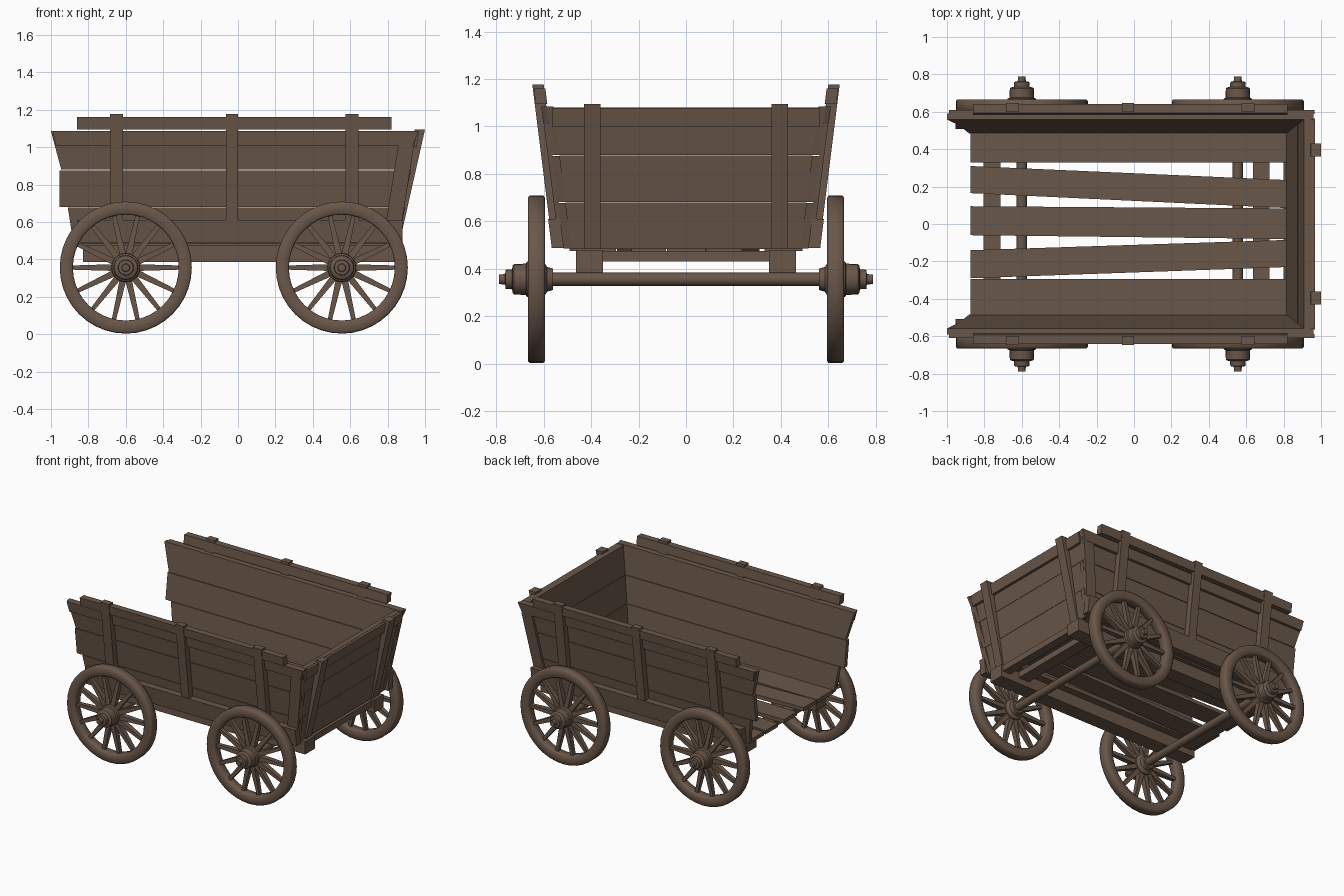
import bpy, bmesh, math
from mathutils import Vector, Matrix

if "Cube" in bpy.data.objects:
    bpy.data.objects.remove(bpy.data.objects["Cube"])

wood = bpy.data.materials.new("weathered brown wood")
wood.diffuse_color = (0.144, 0.095, 0.067, 1)
wood.use_nodes = True
wood.node_tree.nodes["Principled BSDF"].inputs["Base Color"].default_value = wood.diffuse_color


def finish(bm, name, smooth=0):
    bmesh.ops.recalc_face_normals(bm, faces=bm.faces)
    me = bpy.data.meshes.new(name)
    bm.to_mesh(me)
    bm.free()
    me.materials.append(wood)
    ob = bpy.data.objects.new(name, me)
    bpy.context.collection.objects.link(ob)
    if smooth:
        bpy.ops.object.select_all(action='DESELECT')
        ob.select_set(True)
        bpy.context.view_layer.objects.active = ob
        bpy.ops.object.shade_smooth_by_angle(angle=math.radians(smooth))
    return ob


def add_hexa(bm, low, high):
    a = [bm.verts.new(p) for p in low]
    b = [bm.verts.new(p) for p in high]
    bm.faces.new(a)
    bm.faces.new(b)
    for i in range(4):
        j = (i + 1) % 4
        bm.faces.new((a[i], a[j], b[j], b[i]))


def hexa(name, low, high):
    bm = bmesh.new()
    add_hexa(bm, low, high)
    return finish(bm, name)


def y_in(z):          # inner surface of the leaning sides
    return 0.485 + 0.125 * (z - 0.5)


def x_in(z):          # inner surface of the leaning end panel
    return 0.815 + 0.16 * (z - 0.5)


def side(name, quad, o0, o1):
    """Board on both leaning sides; quad is (x, z) corners."""
    for s, tag in ((-1, "front"), (1, "back")):
        hexa(tag + "_" + name, [(x, s * (y_in(z) + o0), z) for x, z in quad],
             [(x, s * (y_in(z) + o1), z) for x, z in quad])


def end(name, quad, o0, o1, flare=0):
    """Board on the closed end; quad is (y, z) corners."""
    hexa(name, [(x_in(z) + o0, y, z) for y, z in quad],
         [(x_in(z) + o1 + flare * (z - .483), y, z) for y, z in quad])


def rect(a0, a1, z0, z1):
    return [(a0, z0), (a1, z0), (a1, z1), (a0, z1)]


def box(name, x0, x1, y0, y1, z0, z1):
    q = [(x0, y0), (x1, y0), (x1, y1), (x0, y1)]
    hexa(name, [(x, y, z0) for x, y in q], [(x, y, z1) for x, y in q])


# side planks: (left x low, left x high, z low, z high)
for i, (xl, xh, z0, z1) in enumerate([(-.88, -.91, .485, .678),
                                      (-.955, -.955, .681, .876),
                                      (-.945, -1.0, .880, 1.085)]):
    side(f"side_plank_{i}", [(xl, z0), (x_in(z0) + .04, z0),
                             (x_in(z1) + .05, z1), (xh, z1)], 0, .032)
# top strip, bottom rail, corner batten, upper rail, stakes
side("side_top_strip", [(-.975, 1.01), (.935, 1.01), (.965, 1.085), (-.99, 1.085)], .031, .052)
side("bottom_rail", rect(-.86, .88, .487, .61), .031, .082)
side("corner_batten", [(x_in(.61) - .04, .61), (x_in(.61) + .045, .61),
                       (x_in(1.01) + .045, 1.01), (x_in(1.01) - .04, 1.01)], .031, .05)
side("upper_rail", rect(-.86, .82, 1.095, 1.16), .025, .074)
for x0, x1 in ((-.685, -.615), (-.065, .0), (.575, .645)):
    side("side_stake", rect(x0, x1, .605, 1.176), .03, .078)

# closed end panel: three planks, top strip and two stakes
for i, (z0, z1) in enumerate([(.483, .679), (.681, .877), (.879, 1.08)]):
    a, b = y_in(z0), y_in(z1)
    end(f"end_plank_{i}", [(-a, z0), (a, z0), (b, z1), (-b, z1)], 0, .04)
end("end_top_strip", rect(-.565, .565, 1.0, 1.078), .039, .06)
for s in (-1, 1):
    end("end_stake", rect(s * .395 - .035, s * .395 + .035, .483, 1.095), .035, .05, .065)

# floor boards: (left y low, left y high, right y low, right y high)
for i, (a, b, c, d) in enumerate([(.33, .49, .33, .49), (.165, .31, .085, .235),
                                  (-.06, .095, -.08, .083), (-.29, -.14, -.23, -.085),
                                  (-.49, -.295, -.49, -.295)]):
    q = [(-.875, a), (.82, c), (.82, d), (-.875, b)]
    hexa(f"floor_board_{i}", [(x, y, .475) for x, y in q], [(x, y, .503) for x, y in q])

# underframe
for s in (-1, 1):
    box("long_beam", -.83, .88, s * .407 - .057, s * .407 + .057, .385, .48)
for x0, x1 in ((-.805, -.715), (.635, .725), (.8, .865)):
    box("cross_beam", x0, x1, -.36, .36, .43, .476)


def lathe(bm, prof, n, closed):
    """Revolve (radius, y) profile around the y axis."""
    rings = []
    for k in range(n):
        t = 2 * math.pi * k / n
        rings.append([bm.verts.new((r * math.cos(t), y, r * math.sin(t))) for r, y in prof])
    m = len(prof)
    for k in range(n):
        p, q = rings[k], rings[(k + 1) % n]
        for i in range(m if closed else m - 1):
            j = (i + 1) % m
            bm.faces.new((p[i], p[j], q[j], q[i]))
    if not closed:
        bm.faces.new([r[0] for r in rings])
        bm.faces.new([r[-1] for r in rings])


RIM = [(.283, -.028), (.292, -.036), (.344, -.036), (.353, -.028),
       (.353, .028), (.344, .036), (.292, .036), (.283, .028)]
HUB = [(.045, -.07), (.052, -.045), (.075, -.03), (.08, 0), (.075, .04), (.066, .045),
       (.064, .095), (.058, .1), (.042, .103), (.04, .13), (.022, .132), (.02, .158)]
ZC, YC = .356, .63
for x, tag in ((-.6, "left"), (.555, "right")):
    for s in (-1, 1):
        place = Matrix.Translation((x, s * YC, ZC)) @ Matrix.Diagonal((1, s, 1, 1))
        # rim and hub
        for part, prof, n, closed, ang in (("rim", RIM, 40, True, 60),
                                           ("hub", HUB, 20, False, 35)):
            bm = bmesh.new()
            lathe(bm, prof, n, closed)
            bm.transform(place)
            finish(bm, f"{tag}_wheel_{part}", ang)
        # tapered spokes
        bm = bmesh.new()
        for k in range(14):
            rot = Matrix.Rotation(2 * math.pi * (k + .5) / 14, 4, 'Y')
            ends = []
            for r, w, d in ((.06, .018, .022), (.295, .011, .014)):
                ends.append([rot @ Vector((u * w, v * d, r))
                             for u, v in ((-1, -1), (1, -1), (1, 1), (-1, 1))])
            add_hexa(bm, *ends)
        bm.transform(place)
        finish(bm, f"{tag}_wheel_spokes")
    # axle
    bm = bmesh.new()
    lathe(bm, [(.028, -.6), (.028, .6)], 16, False)
    bm.transform(Matrix.Translation((x, 0, ZC)))
    finish(bm, f"{tag}_axle", 35)
